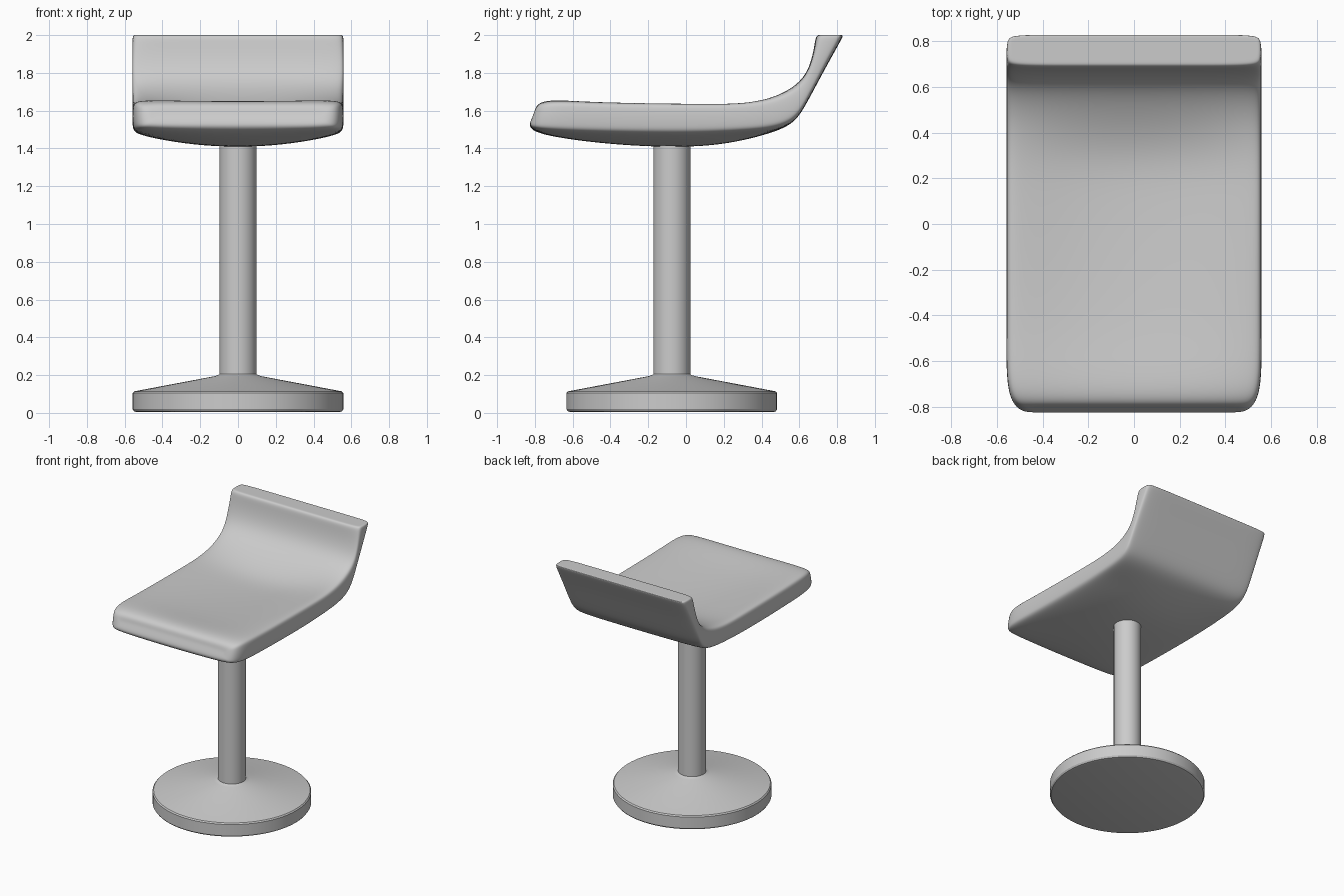
import bpy, bmesh, math

if "Cube" in bpy.data.objects:
    bpy.data.objects.remove(bpy.data.objects["Cube"])


def finish(bm, name, angle):
    bmesh.ops.recalc_face_normals(bm, faces=bm.faces[:])
    mesh = bpy.data.meshes.new(name)
    bm.to_mesh(mesh)
    bm.free()
    ob = bpy.data.objects.new(name, mesh)
    bpy.context.collection.objects.link(ob)
    bpy.ops.object.select_all(action='DESELECT')
    ob.select_set(True)
    bpy.context.view_layer.objects.active = ob
    bpy.ops.object.shade_smooth_by_angle(angle=math.radians(angle))
    return ob


def lathe(name, profile, cy, n=64):
    bm = bmesh.new()
    rings = [[bm.verts.new((r * math.cos(2 * math.pi * k / n),
                            cy + r * math.sin(2 * math.pi * k / n), z))
              for k in range(n)] for r, z in profile]
    for a, b in zip(rings, rings[1:]):
        for k in range(n):
            bm.faces.new((a[k], a[(k + 1) % n], b[(k + 1) % n], b[k]))
    bm.faces.new(rings[0])
    bm.faces.new(rings[-1])
    return finish(bm, name, 30)


# Pedestal: disc base with sloped top, and post
CY = -0.075
lathe("base", [(0.535, 0.004), (0.55, 0.008), (0.558, 0.02), (0.558, 0.105), (0.55, 0.114),
               (0.125, 0.194), (0.105, 0.2), (0.09, 0.21)], CY, 96)
lathe("post", [(0.098, 0.18), (0.098, 1.45)], CY, 64)

# Seat shell stations, front to back:
# top y, top z, bottom y, bottom z, underside bulge, top dip, half width
STATIONS = [
    (-0.80, 1.59, -0.828, 1.54, 0.0, 0.0, 0.44),
    (-0.795, 1.635, -0.828, 1.50, 0.005, 0.0, 0.515),
    (-0.72, 1.664, -0.74, 1.465, 0.025, 0.005, 0.56),
    (-0.50, 1.655, -0.50, 1.427, 0.055, 0.03, 0.56),
    (-0.20, 1.652, -0.20, 1.402, 0.075, 0.05, 0.56),
    (0.10, 1.650, 0.10, 1.402, 0.075, 0.062, 0.56),
    (0.30, 1.650, 0.30, 1.437, 0.05, 0.06, 0.56),
    (0.47, 1.675, 0.45, 1.480, 0.015, 0.015, 0.56),
    (0.60, 1.742, 0.575, 1.53, 0.0, 0.0, 0.56),
    (0.655, 1.83, 0.64, 1.64, 0.0, 0.0, 0.56),
    (0.678, 1.93, 0.74, 1.83, 0.0, 0.0, 0.56),
    (0.685, 1.985, 0.825, 1.98, 0.0, 0.0, 0.56),
    (0.697, 2.001, 0.833, 2.001, 0.0, 0.0, 0.555),
    (0.715, 2.001, 0.815, 2.001, 0.0, 0.0, 0.535),
]
U = (-0.965, -0.5, 0, 0.5, 0.965)
RING = [(u, 1.0) for u in U] + [(1, 0.83), (1, 0.15)] \
    + [(u, 0.0) for u in reversed(U)] + [(-1, 0.15), (-1, 0.83)]
N = len(RING)

bm = bmesh.new()
rings = []
for ty, tz, by, bz, bulge, dip, w in STATIONS:
    ring = []
    for u, v in RING:
        top = tz - dip * (1 - u * u)
        bottom = bz + bulge * u * u
        ring.append(bm.verts.new((u * w, by + (ty - by) * v, bottom + (top - bottom) * v)))
    rings.append(ring)
for a, b in zip(rings, rings[1:]):
    for k in range(N):
        bm.faces.new((a[k], a[(k + 1) % N], b[(k + 1) % N], b[k]))
# Quad caps joining top and bottom edges
for r in (rings[0], rings[-1]):
    for k in range(4):
        bm.faces.new((r[k], r[k + 1], r[10 - k], r[11 - k]))
    bm.faces.new((r[4], r[5], r[6], r[7]))
    bm.faces.new((r[11], r[12], r[13], r[0]))
seat = finish(bm, "seat", 180)
sub = seat.modifiers.new("smooth", 'SUBSURF')
sub.levels = sub.render_levels = 3
